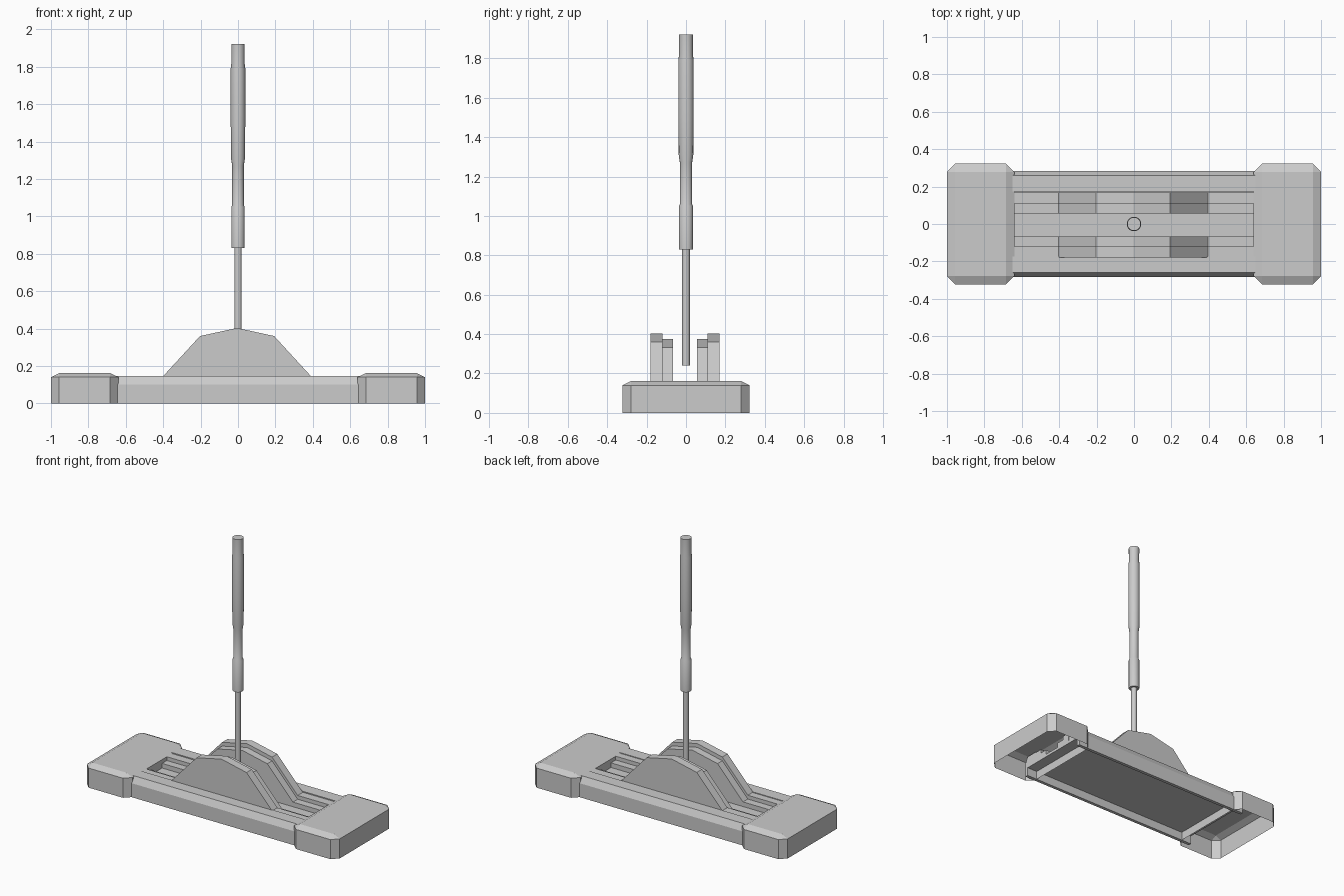
import bpy, bmesh, math

if "Cube" in bpy.data.objects:
    bpy.data.objects.remove(bpy.data.objects["Cube"])


def make_object(name, verts, faces):
    mesh = bpy.data.meshes.new(name)
    bm = bmesh.new()
    vs = [bm.verts.new(v) for v in verts]
    for f in faces:
        bm.faces.new([vs[i] for i in f])
    bmesh.ops.recalc_face_normals(bm, faces=bm.faces)
    bm.to_mesh(mesh)
    bm.free()
    ob = bpy.data.objects.new(name, mesh)
    bpy.context.collection.objects.link(ob)
    return ob


def prism(name, profile, place, lo, hi):
    """Extrude a closed profile; place(a, b, t) maps it into space."""
    n = len(profile)
    verts = [place(a, b, t) for t in (lo, hi) for a, b in profile]
    faces = [list(range(n)), list(range(n, 2 * n))]
    faces += [[i, (i + 1) % n, n + (i + 1) % n, n + i] for i in range(n)]
    return make_object(name, verts, faces)


# Base tray: raised decks, sunken middle channel, hollow underside
half = [(0.26, 0.06), (0.26, 0), (0.283, 0), (0.283, 0.10),
        (0.26, 0.145), (0.173, 0.145), (0.173, 0.08)]
tray = half + [(-y, z) for y, z in reversed(half)]
prism("base_tray", tray, lambda a, b, t: (t, a, b), -0.72, 0.72)

# Stepped rails that rise into the humped side plates
for side, label in ((-1, "front"), (1, "back")):
    for kind, y0, y1, drop in (("outer", 0.115, 0.174, 0),
                               ("inner", 0.061, 0.115, 0.027)):
        hump = [(-0.72, 0.14), (-0.405, 0.14), (-0.203, 0.36), (-0.005, 0.403),
                (0.193, 0.36), (0.395, 0.14), (0.72, 0.14)]
        outline = [(-0.72, 0.075)] + [(x, z - drop) for x, z in hump] + [(0.72, 0.075)]
        lo, hi = sorted((side * y0 - 0.005, side * y1 - 0.005))
        prism(f"{label}_{kind}_plate", outline, lambda a, b, t: (a, t, b), lo, hi)

# End caps: chamfered shells open at the bottom
def end_cap(name, cx):
    hx, hy, c = 0.18, 0.323, 0.044
    ring = [(hx, -hy + c), (hx, hy - c), (hx - c, hy), (-hx + c, hy),
            (-hx, hy - c), (-hx, -hy + c), (-hx + c, -hy), (hx - c, -hy)]
    verts = [(cx + x, y, z) for z in (0, 0.14) for x, y in ring]
    tx, ty = hx - c, hy - c
    verts += [(cx + x, y, 0.162) for x, y in
              ((tx, -ty), (tx, ty), (-tx, ty), (-tx, -ty))]
    faces = [[i, (i + 1) % 8, 8 + (i + 1) % 8, 8 + i] for i in range(8)]
    faces.append([16, 17, 18, 19])
    for k in range(4):
        a, b = 8 + 2 * k, 9 + 2 * k
        nxt = 8 + (2 * k + 2) % 8
        faces.append([a, b, 16 + (k + 1) % 4, 16 + k])
        faces.append([b, nxt, 16 + (k + 1) % 4])
    make_object(name, verts, faces)


end_cap("left_end_cap", -0.82)
end_cap("right_end_cap", 0.82)


# Lever: turned from a radius/height profile
def lathe(name, profile, sides=16):
    verts = [(r * math.cos(2 * math.pi * i / sides),
              r * math.sin(2 * math.pi * i / sides), z)
             for r, z in profile for i in range(sides)]
    faces = [[k * sides + i, k * sides + (i + 1) % sides,
              (k + 1) * sides + (i + 1) % sides, (k + 1) * sides + i]
             for k in range(len(profile) - 1) for i in range(sides)]
    faces += [list(range(sides)),
              list(range((len(profile) - 1) * sides, len(profile) * sides))]
    ob = make_object(name, verts, faces)
    bpy.context.view_layer.objects.active = ob
    ob.select_set(True)
    bpy.ops.object.shade_smooth_by_angle(angle=math.radians(30))
    ob.select_set(False)


lathe("lever_rod", [(0.02, 0.24), (0.02, 0.86)])
lathe("lever_grip", [(0.036, 0.83), (0.036, 1.05), (0.031, 1.06), (0.031, 1.27),
                     (0.037, 1.31), (0.039, 1.5), (0.039, 1.79),
                     (0.035, 1.82), (0.036, 1.922)])
